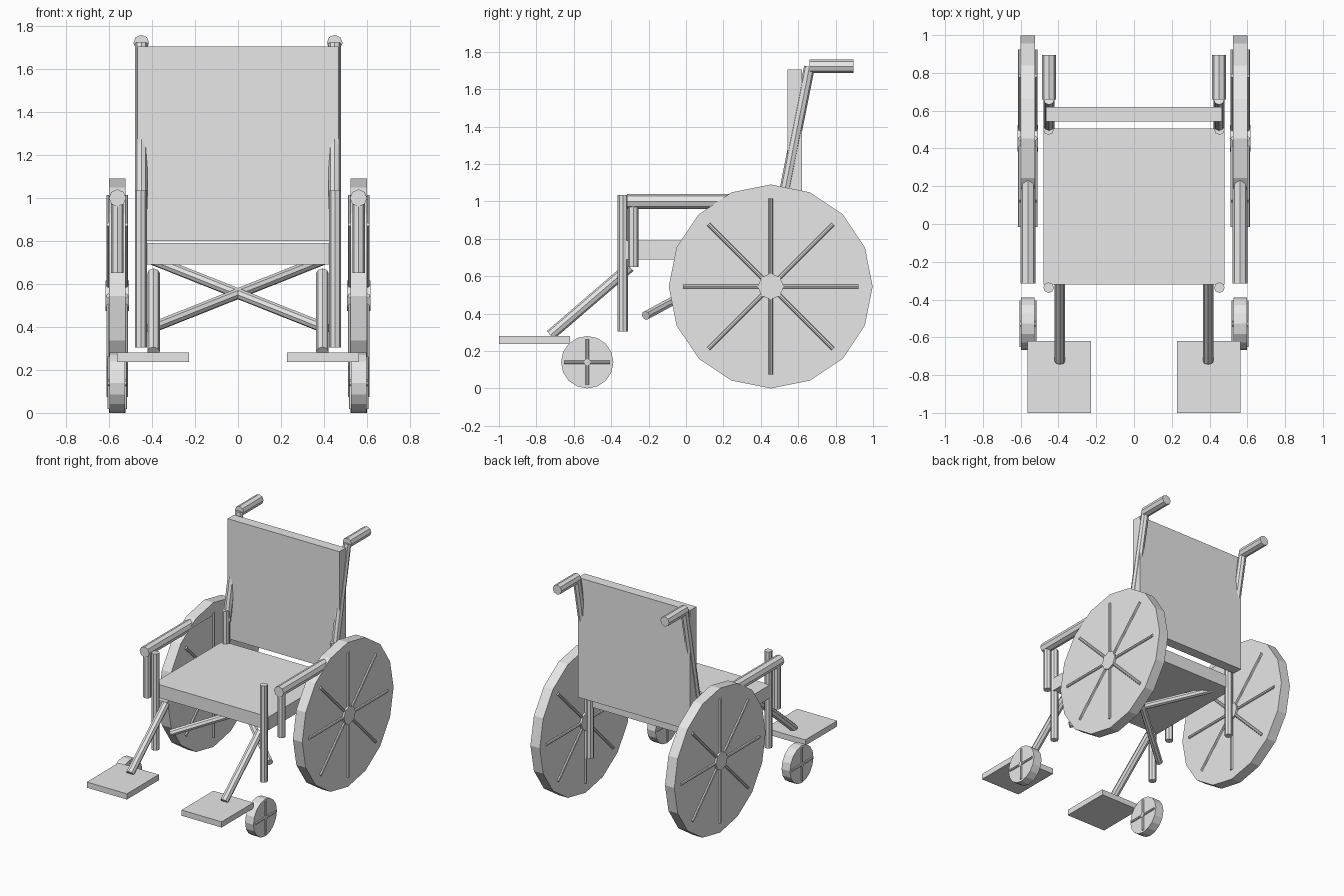
import bpy
import bmesh
import math
from mathutils import Matrix, Vector

cube = bpy.data.objects.get("Cube")
if cube:
    bpy.data.objects.remove(cube, do_unlink=True)

# One plain grey for the whole chair
grey = bpy.data.materials.new("plain_grey")
grey.use_nodes = True
grey.diffuse_color = (0.8, 0.8, 0.8, 1)
grey.node_tree.nodes["Principled BSDF"].inputs["Base Color"].default_value = (0.8, 0.8, 0.8, 1)


def finish(name, bm):
    mesh = bpy.data.meshes.new(name)
    bm.to_mesh(mesh)
    bm.free()
    mesh.materials.append(grey)
    bpy.context.collection.objects.link(bpy.data.objects.new(name, mesh))


def add_rod(bm, start, end, radius, sides=8):
    start, end = Vector(start), Vector(end)
    axis = end - start
    turn = axis.to_track_quat('Z', 'Y').to_matrix().to_4x4()
    bmesh.ops.create_cone(bm, cap_ends=True, segments=sides, radius1=radius, radius2=radius,
                          depth=axis.length, matrix=Matrix.Translation((start + end) / 2) @ turn)


def rod(name, start, end, radius, sides=8):
    bm = bmesh.new()
    add_rod(bm, start, end, radius, sides)
    finish(name, bm)


def box(name, low, high):
    low, high = Vector(low), Vector(high)
    bm = bmesh.new()
    bmesh.ops.create_cube(bm, size=1, matrix=Matrix.Translation((low + high) / 2)
                          @ Matrix.Diagonal((*(high - low), 1)))
    finish(name, bm)


def wheel(name, centre, radius, half, hub_radius, hub_half, spoke_reach, spoke_radius, bars):
    """Solid disc with a hub and raised spoke bars on both faces."""
    centre = Vector(centre)
    across = Vector((1, 0, 0))
    rod(name + "_disc", centre - across * half, centre + across * half, radius, 16)
    rod(name + "_hub", centre - across * hub_half, centre + across * hub_half, hub_radius)
    bm = bmesh.new()
    for face in (-1, 1):
        middle = centre + across * face * (half + 0.001)
        for i in range(bars):
            a = math.pi * i / bars
            reach = Vector((0, math.cos(a), math.sin(a))) * spoke_reach
            add_rod(bm, middle - reach, middle + reach, spoke_radius)
    finish(name + "_spokes", bm)


# Seat and backrest
box("seat", (-0.48, -0.32, 0.69), (0.48, 0.505, 0.79))
box("backrest", (-0.467, 0.543, 0.80), (0.467, 0.62, 1.705))

for s, side in ((1, "left"), (-1, "right")):
    # Wheels
    wheel(side + "_rear_wheel", (s * 0.562, 0.453, 0.545), 0.545, 0.039,
          0.07, 0.054, 0.47, 0.011, 4)
    wheel(side + "_caster", (s * 0.562, -0.528, 0.14), 0.14, 0.035,
          0.018, 0.044, 0.123, 0.009, 2)

    # Upright frame tubes, sloped back tube and push handle
    rod(side + "_front_post", (s * 0.452, -0.337, 0.305), (s * 0.452, -0.337, 1.035), 0.028)
    rod(side + "_rear_post", (s * 0.452, 0.5, 0.305), (s * 0.452, 0.5, 1.035), 0.028)
    rod(side + "_back_tube", (s * 0.45, 0.507, 0.95), (s * 0.45, 0.66, 1.72), 0.029)
    rod(side + "_push_handle", (s * 0.45, 0.66, 1.722), (s * 0.45, 0.895, 1.722), 0.037)

    # Armrest and its support
    rod(side + "_armrest", (s * 0.561, -0.315, 1.0), (s * 0.561, 0.455, 1.0), 0.04)
    rod(side + "_armrest_post", (s * 0.561, -0.282, 0.65), (s * 0.561, -0.282, 1.0), 0.029)

    # Footrest
    rod(side + "_leg_tube", (s * 0.393, -0.30, 0.65), (s * 0.393, -0.725, 0.285), 0.029)
    xs = sorted((s * 0.228, s * 0.563))
    box(side + "_footplate", (xs[0], -1.0, 0.237), (xs[1], -0.62, 0.28))

    # Folding cross brace
    rod(side + "_cross_brace", (s * 0.415, -0.215, 0.39), (s * -0.415, 0.4, 0.72), 0.025)
